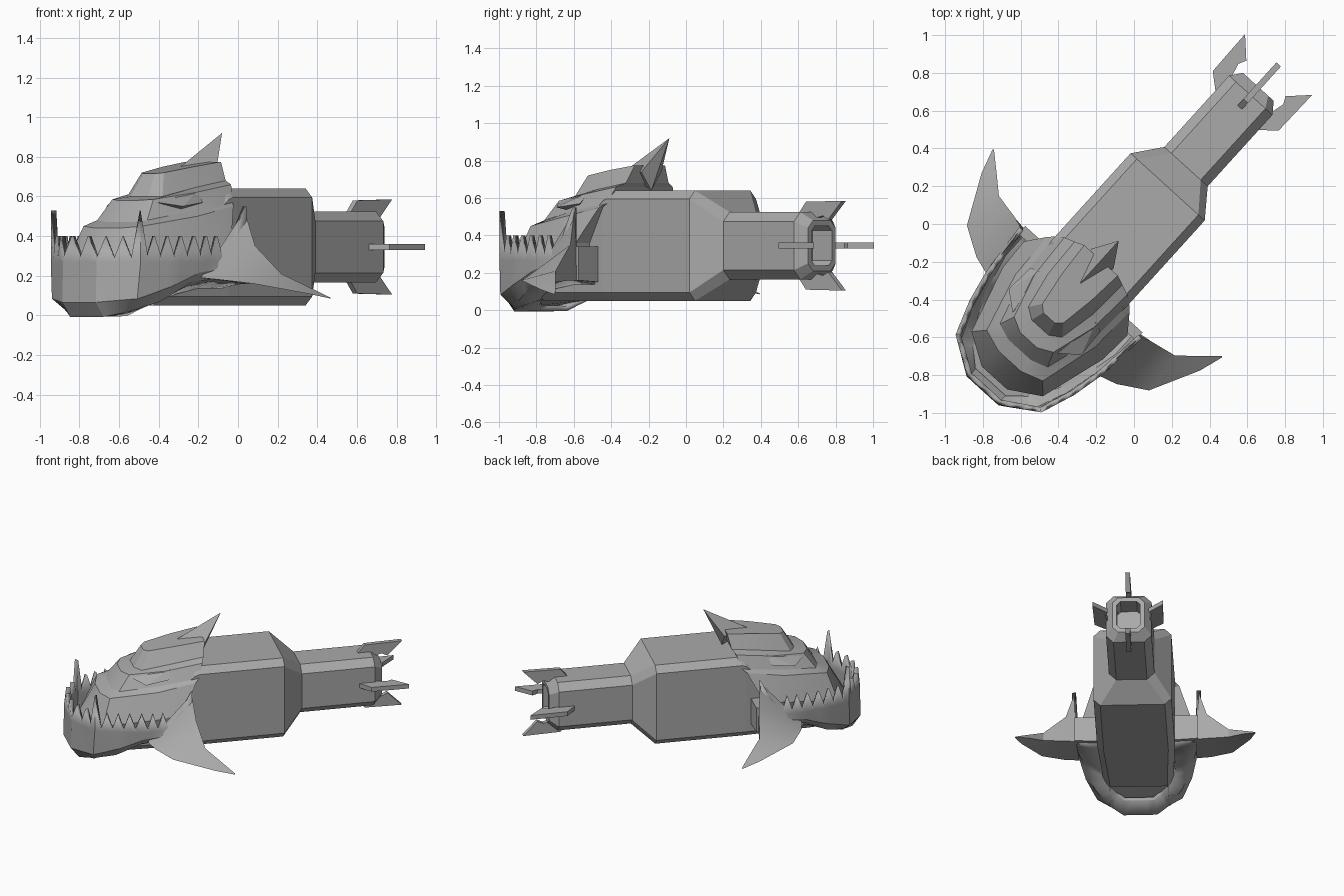
import bpy, bmesh, math

if "Cube" in bpy.data.objects:
    bpy.data.objects.remove(bpy.data.objects["Cube"])

C, S = math.cos(math.radians(47.8)), math.sin(math.radians(47.8))
grey = bpy.data.materials.new("grey")
grey.diffuse_color = (0.4, 0.4, 0.4, 1)
grey.use_nodes = True
grey.node_tree.nodes["Principled BSDF"].inputs["Base Color"].default_value = grey.diffuse_color


def place(p):
    """Lengthwise u (nose to tail), sideways v, height z -> world."""
    u, v, z = p
    return (C * u + S * v, S * u - C * v, z)


def make(name, pts, faces, smooth=None, thick=0):
    bm = bmesh.new()
    vs = [bm.verts.new(place(p)) for p in pts]
    for f in faces:
        bm.faces.new([vs[i] for i in f])
    bmesh.ops.recalc_face_normals(bm, faces=bm.faces)
    me = bpy.data.meshes.new(name)
    bm.to_mesh(me)
    bm.free()
    me.materials.append(grey)
    ob = bpy.data.objects.new(name, me)
    bpy.context.collection.objects.link(ob)
    if thick:
        m = ob.modifiers.new("thickness", 'SOLIDIFY')
        m.thickness, m.offset = thick, 0
    if smooth:
        bpy.ops.object.select_all(action='DESELECT')
        bpy.context.view_layer.objects.active = ob
        ob.select_set(True)
        bpy.ops.object.shade_smooth_by_angle(angle=math.radians(smooth))
    return ob


def loft(name, rows, closed=True, caps=True, **kw):
    n = len(rows[0])
    pts = [p for r in rows for p in r]
    faces = []
    for i in range(len(rows) - 1):
        for j in range(n if closed else n - 1):
            k = (j + 1) % n
            faces.append((i * n + j, i * n + k, (i + 1) * n + k, (i + 1) * n + j))
    if caps:
        faces += [tuple(range(n)), tuple(range(len(pts) - n, len(pts)))]
    return make(name, pts, faces, **kw)


def octagon(u, hw, z0, z1, c):
    half = [(hw - c, z0), (hw, z0 + c), (hw, z1 - c), (hw - c, z1)]
    return [(u, v, z) for v, z in half] + [(u, -v, z) for v, z in reversed(half)]


# Rocket body with tapered shoulder, narrow tail and recessed nozzle
loft("body", [octagon(-0.85, 0.24, 0.05, 0.33, 0.045),
              octagon(-0.62, 0.25, 0.05, 0.42, 0.045),
              octagon(-0.36, 0.265, 0.05, 0.63, 0.045),
              octagon(-0.33, 0.265, 0.05, 0.64, 0.045),
              octagon(0.265, 0.265, 0.05, 0.64, 0.045),
              octagon(0.41, 0.155, 0.165, 0.525, 0.05),
              octagon(0.92, 0.155, 0.165, 0.525, 0.05),
              octagon(0.98, 0.11, 0.21, 0.48, 0.04),
              octagon(0.98, 0.08, 0.24, 0.45, 0.025),
              octagon(0.84, 0.08, 0.24, 0.45, 0.025)])

# Four swept tail fins, one on each side of the tail
FIN = [(0.80, 0.14), (0.88, 0.235), (1.14, 0.24), (1.04, 0.14), (1.0, 0.16), (0.92, 0.14)]
for k, name in enumerate(("right", "top", "left", "bottom")):
    a, b = [(1, 0), (0, 1), (-1, 0), (0, -1)][k]
    loft(name + "_tail_fin",
         [[(u, a * r - b * t, 0.345 + b * r + a * t) for u, r in FIN] for t in (-0.016, 0.016)])

# Lower jaw: outline keys from hinge to chin, each as rim, side, bottom and inner edge
KEYS = [
    [(-.42, .425, .30), (-.42, .42, .25), (-.42, .40, .17), (-.42, .26, .15)],
    [(-.58, .41, .30), (-.58, .42, .24), (-.58, .40, .20), (-.58, .25, .15)],
    [(-.72, .395, .30), (-.73, .39, .22), (-.75, .36, .18), (-.75, .25, .12)],
    [(-.88, .36, .30), (-.90, .35, .15), (-.92, .29, .08), (-.85, .20, .08)],
    [(-1.06, .295, .30), (-1.07, .28, .09), (-1.05, .20, .03), (-.92, .15, .04)],
    [(-1.175, .11, .30), (-1.18, .11, .07), (-1.13, .11, .005), (-.95, .10, .01)],
]
KEYS.append([(u, -v, z) for u, v, z in KEYS[-1]])
cols = []
for (a, b, steps) in zip(KEYS, KEYS[1:], (2, 4, 4, 5, 5, 4)):
    for s in range(steps):
        t = s / steps
        cols.append([tuple(p + (q - p) * t for p, q in zip(x, y)) for x, y in zip(a, b)])
cols.append(KEYS[-1])
cols = cols[:23]
for i, c in enumerate(cols):
    # zigzag teeth, taller hinge horn and corner fang
    z = {0: 0.55, 15: 0.53}.get(i, 0.40 if i % 2 else 0.29)
    u, v, _ = c[0]
    c.insert(0, (u, v, z))
    c[1] = (u, v, 0.27)
cols += [[(u, -v, z) for u, v, z in c] for c in reversed(cols[:-1])]
loft("lower_jaw", cols, closed=False, caps=False, smooth=30, thick=0.028)

# Chin plate closing the underside of the jaw
chin = [(-1.13, .11), (-1.05, .20), (-.85, .20), (-.80, .20)]
outline = chin + [(u, -v) for u, v in reversed(chin)]
loft("chin", [[(u, v, z + max(0, u + 1.05) * 0.25) for u, v in outline] for z in (0.01, 0.05)])

# Stepped upper head: each ring runs from the back edge to the nose
RINGS = [
    [(-.26, .12, .775), (-.45, .105, .75), (-.64, .075, .72), (-.67, .04, .715)],
    [(-.28, .17, .68), (-.50, .16, .645), (-.70, .12, .60), (-.74, .06, .60)],
    [(-.30, .225, .66), (-.55, .21, .62), (-.79, .14, .585), (-.83, .06, .58)],
    [(-.33, .265, .57), (-.60, .25, .53), (-.87, .17, .48), (-.90, .08, .47)],
    [(-.36, .295, .55), (-.62, .285, .50), (-.94, .20, .45), (-.98, .08, .44)],
    [(-.46, .37, .36), (-.64, .36, .33), (-1.00, .255, .27), (-1.10, .09, .23)],
    [(-.46, .36, .26), (-.64, .34, .24), (-.98, .24, .20), (-1.06, .09, .18)],
]
full = [r + [(u, -v, z) for u, v, z in reversed(r)] for r in RINGS]
# wrapping each ring closed also forms the rear wall
loft("upper_head", full, smooth=25)

# Dorsal fin
make("dorsal_fin", [(-.44, 0, .745), (-.25, .08, .74), (-.25, -.08, .74), (-.12, 0, .92),
                    (-.25, 0, .64)],
     [(0, 1, 3), (0, 3, 2), (1, 4, 3), (4, 2, 3), (0, 4, 1), (0, 2, 4)])

for side, m in (("right", 1), ("left", -1)):
    # Swept side fin running out from the jaw hinge
    sections = [[(-.72, .40, .19), (-.42, .425, .53), (-.41, .41, .16)],
                [(-.69, .50, .18), (-.40, .48, .35), (-.40, .48, .16)],
                [(-.60, .65, .16), (-.37, .63, .21), (-.37, .63, .15)],
                [(-.34, .78, .11), (-.28, .73, .145), (-.28, .73, .12)],
                [(-.21, .82, .085), (-.205, .815, .09), (-.205, .815, .085)]]
    loft(side + "_side_fin", [[(u, m * v, z) for u, v, z in s] for s in sections], smooth=25)
    # Hinge panel joining jaw and body
    hinge = [(.25, .15), (.42, .16), (.42, .34), (.25, .34)]
    loft(side + "_hinge", [[(u, m * v, z) for v, z in hinge] for u in (-.45, -.395)])
    # Brow ridge over the eye
    brow = [(-.52, .20, .63), (-.78, .16, .57), (-.70, .26, .55), (-.54, .25, .57), (-.62, .16, .52)]
    make(side + "_brow", [(u, m * v, z) for u, v, z in brow],
         [(0, 1, 2), (0, 2, 3), (0, 4, 1), (1, 4, 2), (2, 4, 3), (3, 4, 0)])
